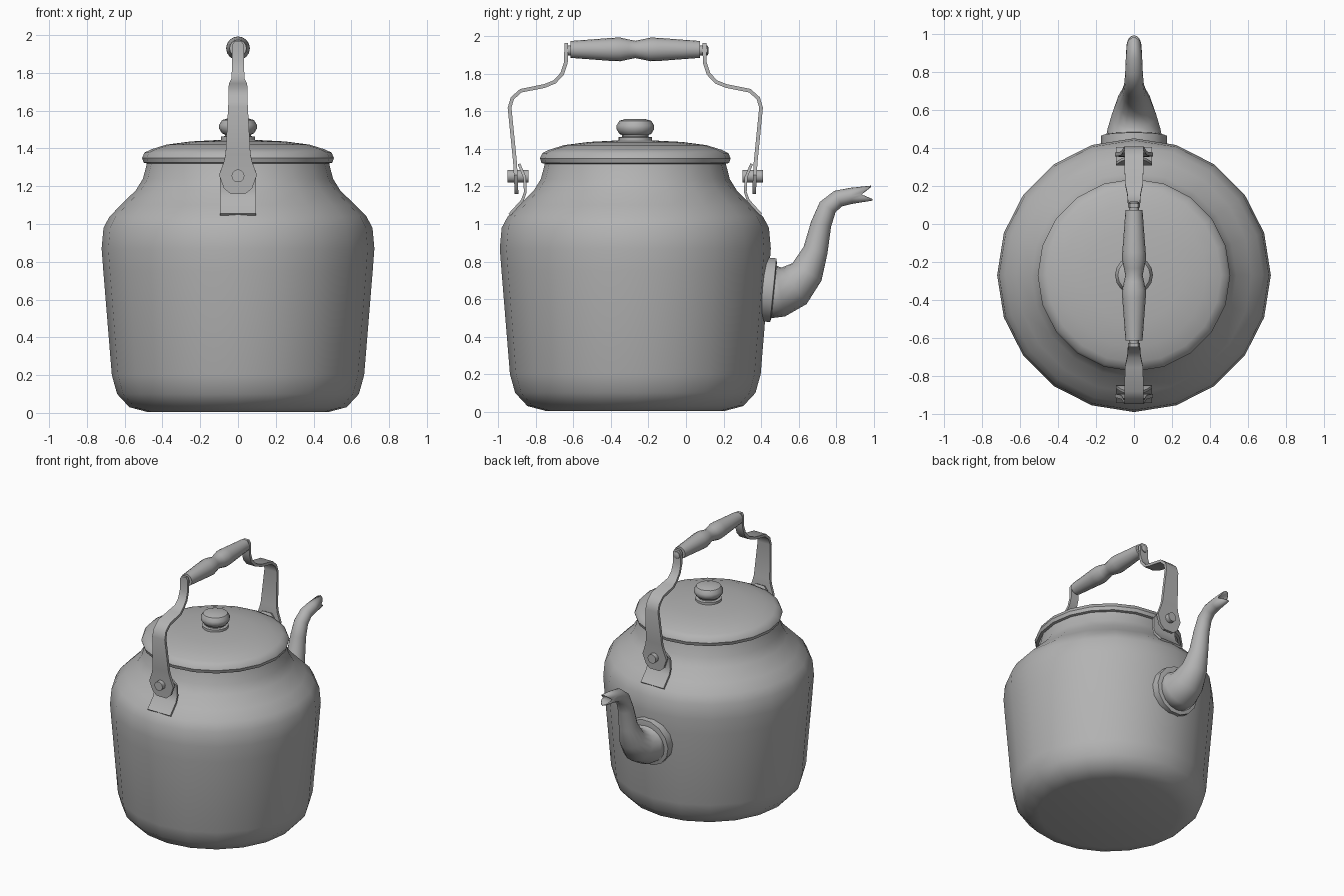
import bpy, bmesh, math
from mathutils import Vector, Matrix

cube = bpy.data.objects.get("Cube")
if cube:
    bpy.data.objects.remove(cube)

metal = bpy.data.materials.new("grey metal")
metal.use_nodes = True
GREY = (0.45, 0.45, 0.45, 1)
metal.diffuse_color = GREY
metal.node_tree.nodes["Principled BSDF"].inputs["Base Color"].default_value = GREY

CY = -0.27  # y of the pot's axis


def finish(bm, name, angle=40):
    bmesh.ops.remove_doubles(bm, verts=bm.verts, dist=0.0005)
    bmesh.ops.recalc_face_normals(bm, faces=bm.faces)
    mesh = bpy.data.meshes.new(name)
    bm.to_mesh(mesh)
    bm.free()
    mesh.materials.append(metal)
    obj = bpy.data.objects.new(name, mesh)
    bpy.context.collection.objects.link(obj)
    bpy.ops.object.select_all(action='DESELECT')
    obj.select_set(True)
    bpy.context.view_layer.objects.active = obj
    bpy.ops.object.shade_smooth_by_angle(angle=math.radians(angle))
    return obj


def bridge(bm, rings):
    n = len(rings[0])
    for a, b in zip(rings, rings[1:]):
        for i in range(n):
            j = (i + 1) % n
            bm.faces.new((a[i], a[j], b[j], b[i]))


def lathe(name, profile, sides, centre=(0, CY, 0), axis=(0, 0, 1), angle=40):
    """Turn (radius, height) points about an axis and cap both ends."""
    bm = bmesh.new()
    place = Matrix.Translation(centre) @ Vector((0, 0, 1)).rotation_difference(Vector(axis)).to_matrix().to_4x4()
    rings = []
    for r, h in profile:
        turn = [math.tau * i / sides for i in range(sides)]
        rings.append([bm.verts.new(place @ Vector((r * math.cos(t), r * math.sin(t), h))) for t in turn])
    bridge(bm, rings)
    bm.faces.new(rings[0])
    bm.faces.new(rings[-1])
    return finish(bm, name, angle)


def strap(name, path, side, thick):
    """Flat bar along (y, z, half width) points; side -1 is front, 1 is back."""
    bm = bmesh.new()
    pts = [Vector((0, CY + side * (CY - y), z)) for y, z, w in path]
    rings = []
    for i, p in enumerate(pts):
        d = (pts[min(i + 1, len(pts) - 1)] - pts[max(i - 1, 0)]).normalized()
        n = Vector((0, -d.z, d.y)) * thick / 2
        w = Vector((path[i][2], 0, 0))
        rings.append([bm.verts.new(v) for v in (p - w - n, p + w - n, p + w + n, p - w + n)])
    bridge(bm, rings)
    bm.faces.new(rings[0])
    bm.faces.new(rings[-1])
    return finish(bm, name, 35)


# Pot
lathe("pot_body", [(0.48, 0.005), (0.575, 0.03), (0.64, 0.1), (0.668, 0.2), (0.713, 0.75),
                   (0.722, 0.87), (0.712, 0.98), (0.68, 1.04), (0.62, 1.1), (0.54, 1.18),
                   (0.503, 1.24), (0.48, 1.33)], 20)

# Lid and knob
lathe("lid", [(0.48, 1.32), (0.5, 1.325), (0.508, 1.35), (0.495, 1.378), (0.46, 1.395),
              (0.38, 1.42), (0.25, 1.437), (0.1, 1.445)], 20)
lathe("knob_neck", [(0.09, 1.43), (0.09, 1.462), (0.07, 1.465), (0.07, 1.49)], 16)
lathe("knob", [(0.06, 1.47), (0.085, 1.48), (0.1, 1.505), (0.1, 1.525), (0.085, 1.55), (0.05, 1.56)], 16)

# Handle straps, lugs and pivot pins
arm = [(-0.903, 1.16, 0.04), (-0.904, 1.19, 0.075), (-0.907, 1.26, 0.1), (-0.911, 1.33, 0.075),
       (-0.915, 1.37, 0.066), (-0.94, 1.62, 0.052), (-0.925, 1.67, 0.05), (-0.88, 1.71, 0.05),
       (-0.755, 1.735, 0.048), (-0.7, 1.757, 0.036), (-0.66, 1.80, 0.033), (-0.64, 1.86, 0.032),
       (-0.638, 1.945, 0.032), (-0.638, 1.965, 0.02)]
lug = [(-0.94, 1.05, 0.095), (-0.872, 1.125, 0.095), (-0.856, 1.17, 0.095), (-0.86, 1.25, 0.095),
       (-0.877, 1.29, 0.07), (-0.89, 1.32, 0.035)]
for side, word in ((1, "back"), (-1, "front")):
    strap(word + "_handle_strap", arm, side, 0.02)
    strap(word + "_handle_lug", lug, side, 0.015)
    lathe(word + "_pivot_pin", [(0.034, 0.57), (0.034, 0.68)], 12, (0, CY, 1.255), (0, side, 0))

# Turned grip and its end pin
half = [(0.045, -0.345), (0.052, -0.25), (0.062, -0.12), (0.063, -0.08), (0.053, -0.035)]
grip = half + [(0.046, 0)] + [(r, -h) for r, h in reversed(half)]
lathe("handle_grip", grip, 16, (0, CY, 1.93), (0, 1, 0))
lathe("grip_rod", [(0.026, -0.375), (0.026, 0.375), (0.026, 0.385), (0.015, 0.39)], 12,
      (0, CY, 1.925), (0, 1, 0))

# Spout flange
lathe("spout_flange", [(0.175, -0.06), (0.175, 0.03), (0.15, 0.035)], 14, (0, 0.435, 0.65), (0, 1, -0.1))

# Spout: open curved tube with a notched mouth
SIDES = 16
spine = [(0.45, 0.645, 0.15), (0.5, 0.645, 0.14), (0.575, 0.67, 0.118), (0.645, 0.745, 0.09),
         (0.69, 0.86, 0.066), (0.72, 1.0, 0.055), (0.755, 1.09, 0.05), (0.81, 1.135, 0.046),
         (0.88, 1.15, 0.043), (0.97, 1.162, 0.04)]
centres = [Vector((0, y, z)) for y, z, r in spine]
bm = bmesh.new()
rings = []
for i, p in enumerate(centres):
    last = i == len(centres) - 1
    d = (centres[min(i + 1, len(centres) - 1)] - centres[max(i - 1, 0)]).normalized()
    if i == 0:
        d = Vector((0, 1, -0.1)).normalized()
    up = Vector((0, -d.z, d.y))
    ring = []
    for k in range(SIDES):
        t = math.tau * k / SIDES
        v = p + spine[i][2] * (math.cos(t) * Vector((1, 0, 0)) + math.sin(t) * up)
        if last:
            v += d * (0.055 * abs(math.sin(t)) - 0.035)
        ring.append(bm.verts.new(v))
    rings.append(ring)
bridge(bm, rings)
spout = finish(bm, "spout", 50)
wall = spout.modifiers.new("wall", 'SOLIDIFY')
wall.thickness = 0.008
wall.offset = -1
